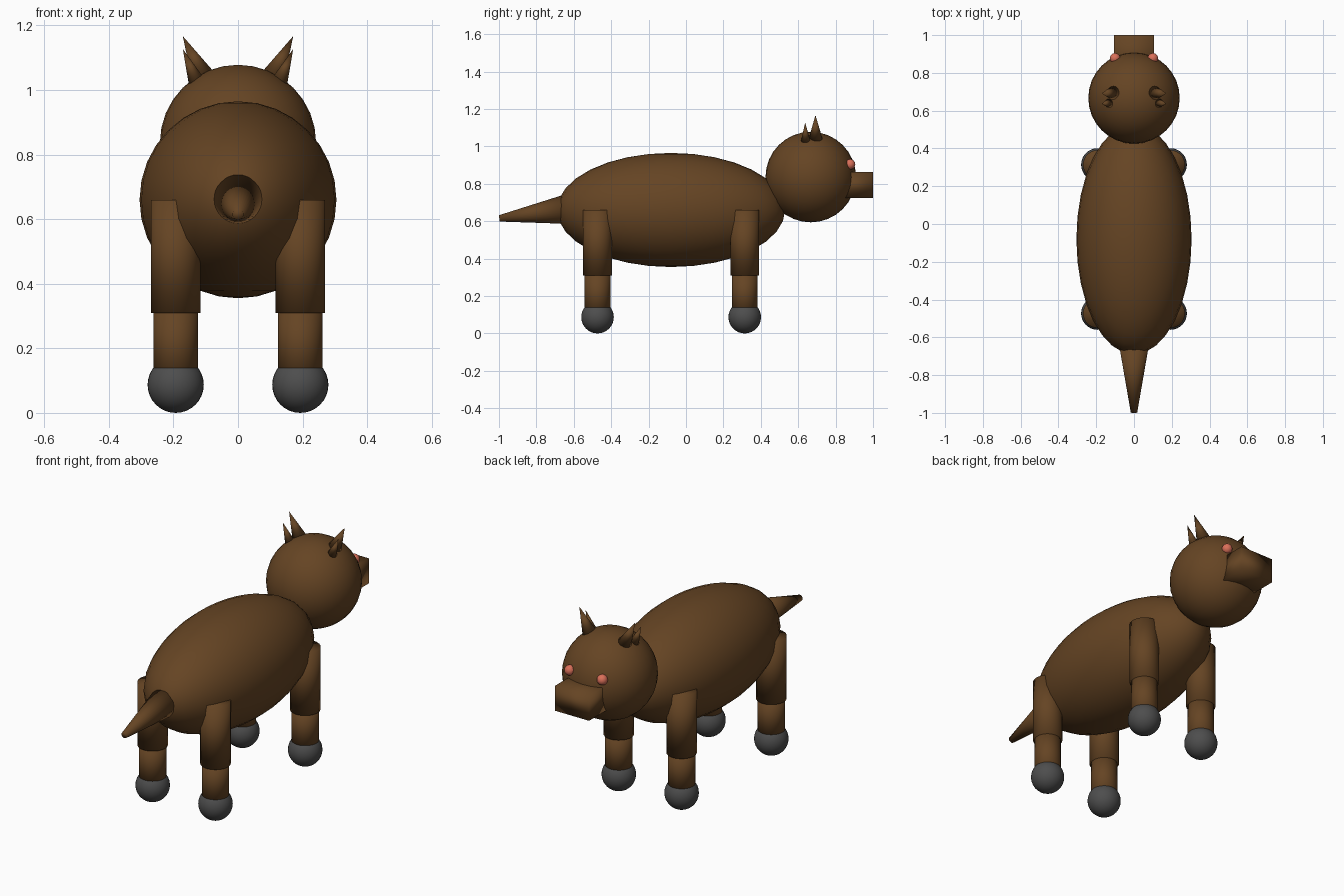
import bpy
from mathutils import Vector

if "Cube" in bpy.data.objects:
    bpy.data.objects.remove(bpy.data.objects["Cube"])


def material(name, color):
    m = bpy.data.materials.new(name)
    m.diffuse_color = (*color, 1)
    m.use_nodes = True
    m.node_tree.nodes["Principled BSDF"].inputs["Base Color"].default_value = m.diffuse_color
    return m


BROWN = material("brown_fur", (0.13, 0.058, 0.017))
GREY = material("dark_grey_hoof", (0.075, 0.075, 0.075))
SALMON = material("salmon_eye", (0.70, 0.16, 0.10))


def finish(name, mat):
    ob = bpy.context.object
    ob.name = name
    ob.data.materials.append(mat)
    bpy.ops.object.shade_smooth()
    return ob


def ball(name, loc, radii, mat=BROWN, seg=32):
    bpy.ops.mesh.primitive_uv_sphere_add(segments=seg, ring_count=seg // 2, radius=1, location=loc)
    bpy.context.object.scale = radii
    return finish(name, mat)


def taper(name, start, end, r1, r2, mat=BROWN):
    """Round tapered limb running from start to end."""
    a, b = Vector(start), Vector(end)
    bpy.ops.mesh.primitive_cone_add(vertices=32, radius1=r1, radius2=r2,
                                    depth=(b - a).length, location=(a + b) / 2)
    bpy.context.object.rotation_euler = (b - a).to_track_quat('Z', 'Y').to_euler()
    return finish(name, mat)


# Body, head and tail
body = ball("body", (0, -0.08, 0.66), (0.305, 0.61, 0.305))
head = ball("head", (0, 0.667, 0.836), (0.242, 0.242, 0.242))
taper("tail", (0, -0.64, 0.664), (0, -0.998, 0.615), 0.079, 0.017)

# Box snout
bpy.ops.mesh.primitive_cube_add(size=1, location=(0, 0.90, 0.793))
bpy.context.object.scale = (0.21, 0.20, 0.138)
finish("snout", BROWN)

for side, s in (("left", -1), ("right", 1)):
    # Eyes and paired horn-like ears
    ball(f"{side}_eye", (s * 0.1, 0.877, 0.904), (0.028, 0.028, 0.028), SALMON, 16)
    taper(f"{side}_large_ear", (s * 0.108, 0.693, 1.04), (s * 0.171, 0.692, 1.167), 0.037, 0)
    taper(f"{side}_small_ear", (s * 0.128, 0.64, 1.025), (s * 0.171, 0.637, 1.127), 0.026, 0)
    # Legs: thick upper, thinner lower, ball foot
    for end, y in (("front", 0.314), ("rear", -0.473)):
        x = s * 0.193
        taper(f"{side}_{end}_upper_leg", (x, y, 0.31), (x, y, 0.66), 0.077, 0.077)
        taper(f"{side}_{end}_lower_leg", (x, y, 0.09), (x, y, 0.34), 0.069, 0.069)
        ball(f"{side}_{end}_foot", (x, y, 0.087), (0.087, 0.087, 0.087), GREY)
